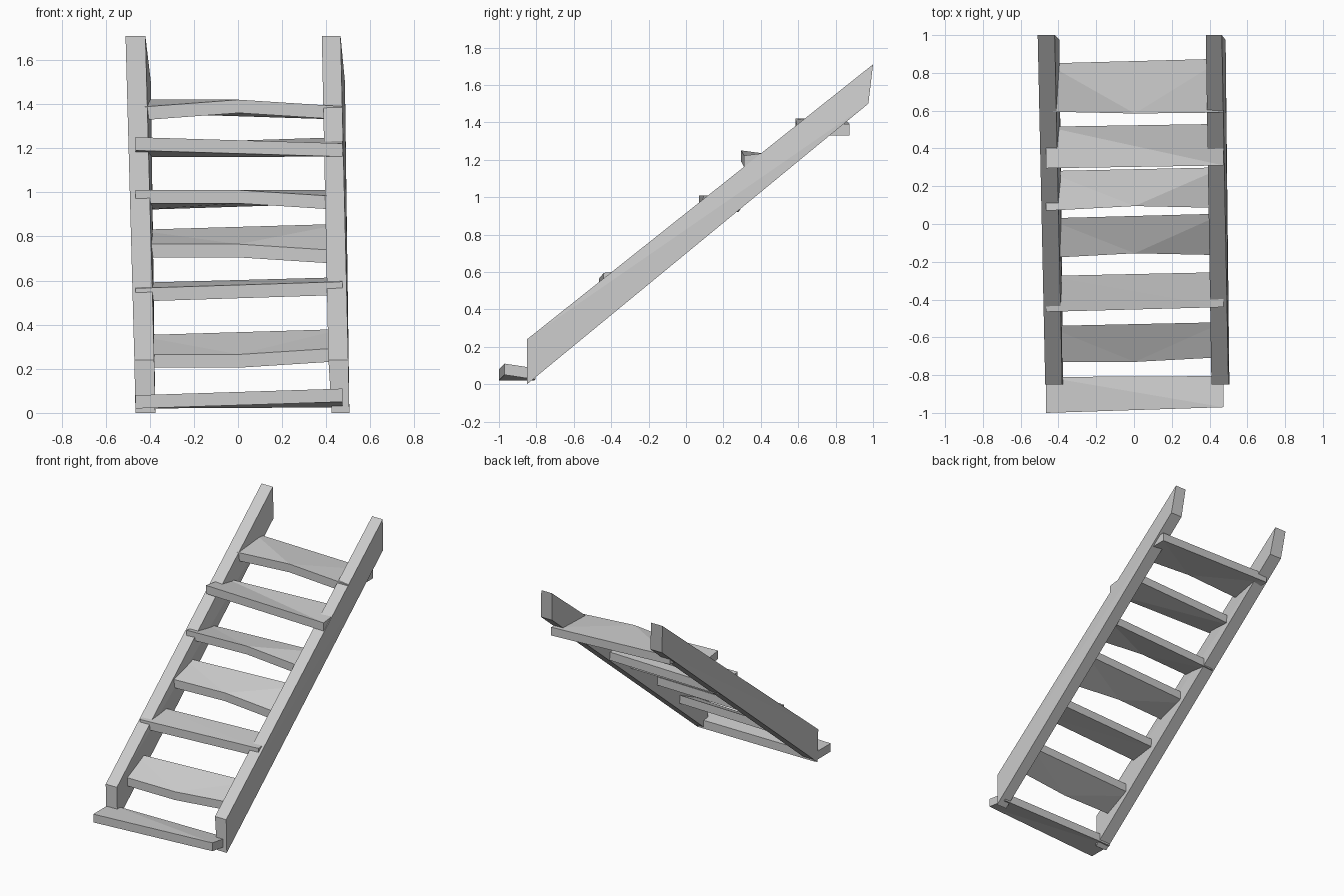
import bpy
import bmesh

cube = bpy.data.objects.get("Cube")
if cube:
    bpy.data.objects.remove(cube, do_unlink=True)

# Single pale grey material
grey = bpy.data.materials.new("pale_grey")
grey.use_nodes = True
colour = (0.6, 0.6, 0.6, 1)
grey.diffuse_color = colour
shader = next(n for n in grey.node_tree.nodes if n.type == "BSDF_PRINCIPLED")
shader.inputs["Base Color"].default_value = colour


def make_solid(name, ring_a, ring_b):
    """Bridge two matching rings; each cap is a fan around its second point."""
    bm = bmesh.new()
    loops = [[bm.verts.new(point) for point in ring] for ring in (ring_a, ring_b)]
    count = len(ring_a)
    for loop in loops:
        for i in range(2, count):
            bm.faces.new((loop[1], loop[i], loop[(i + 1) % count]))
    a, b = loops
    for i in range(count):
        j = (i + 1) % count
        bm.faces.new((a[i], a[j], b[j], b[i]))
    bmesh.ops.recalc_face_normals(bm, faces=bm.faces)
    mesh = bpy.data.meshes.new(name)
    bm.to_mesh(mesh)
    bm.free()
    mesh.materials.append(grey)
    obj = bpy.data.objects.new(name, mesh)
    bpy.context.collection.objects.link(obj)
    return obj


# Sloping side rails, slightly skewed: shared side profile, own widths
rail_profile = [(-0.85, 0), (-0.85, 0.24), (1, 1.71), (0.975, 1.5)]


def make_rail(name, outer, inner):
    rings = [[(x, y, z) for x, (y, z) in zip(side, rail_profile)]
             for side in (outer, inner)]
    return make_solid(name, *rings)


make_rail("right_rail", (-0.465, -0.47, -0.51, -0.49), (-0.375, -0.38, -0.42, -0.395))
make_rail("left_rail", (0.505, 0.5, 0.465, 0.485), (0.425, 0.41, 0.38, 0.395))

# Crooked boards: front edge then back edge, as (y, z) of the upper surface
RIGHT, LEFT, THICK = -0.465, 0.473, 0.06
treads = [
    ([(-1, 0.08), (-0.97, 0.11)], [(-0.81, 0.08), (-0.805, 0.085)]),
    ([(-0.73, 0.265), (-0.73, 0.265), (-0.705, 0.295)], [(-0.54, 0.352), (-0.52, 0.38)]),
    ([(-0.465, 0.565), (-0.44, 0.595)], [(-0.275, 0.59), (-0.255, 0.615)]),
    ([(-0.18, 0.765), (-0.155, 0.765), (-0.165, 0.735)], [(0.03, 0.83), (0.055, 0.857)]),
    ([(0.07, 1.01), (0.095, 1.01), (0.085, 0.98)], [(0.28, 0.98), (0.3, 1.01)]),
    ([(0.295, 1.25), (0.31, 1.222)], [(0.515, 1.22), (0.53, 1.25)]),
    ([(0.595, 1.385), (0.585, 1.42), (0.59, 1.39)], [(0.85, 1.42), (0.875, 1.39)]),
]


def spread(edge):
    """Space the points of one board edge evenly from right to left."""
    step = (LEFT - RIGHT) / (len(edge) - 1)
    return [(RIGHT + i * step, y, z) for i, (y, z) in enumerate(edge)]


for number, (front, back) in enumerate(treads, start=1):
    top = spread(front) + spread(back)[::-1]
    bottom = [(x, y, z - THICK) for x, y, z in top]
    make_solid(f"tread_{number}", top, bottom)
